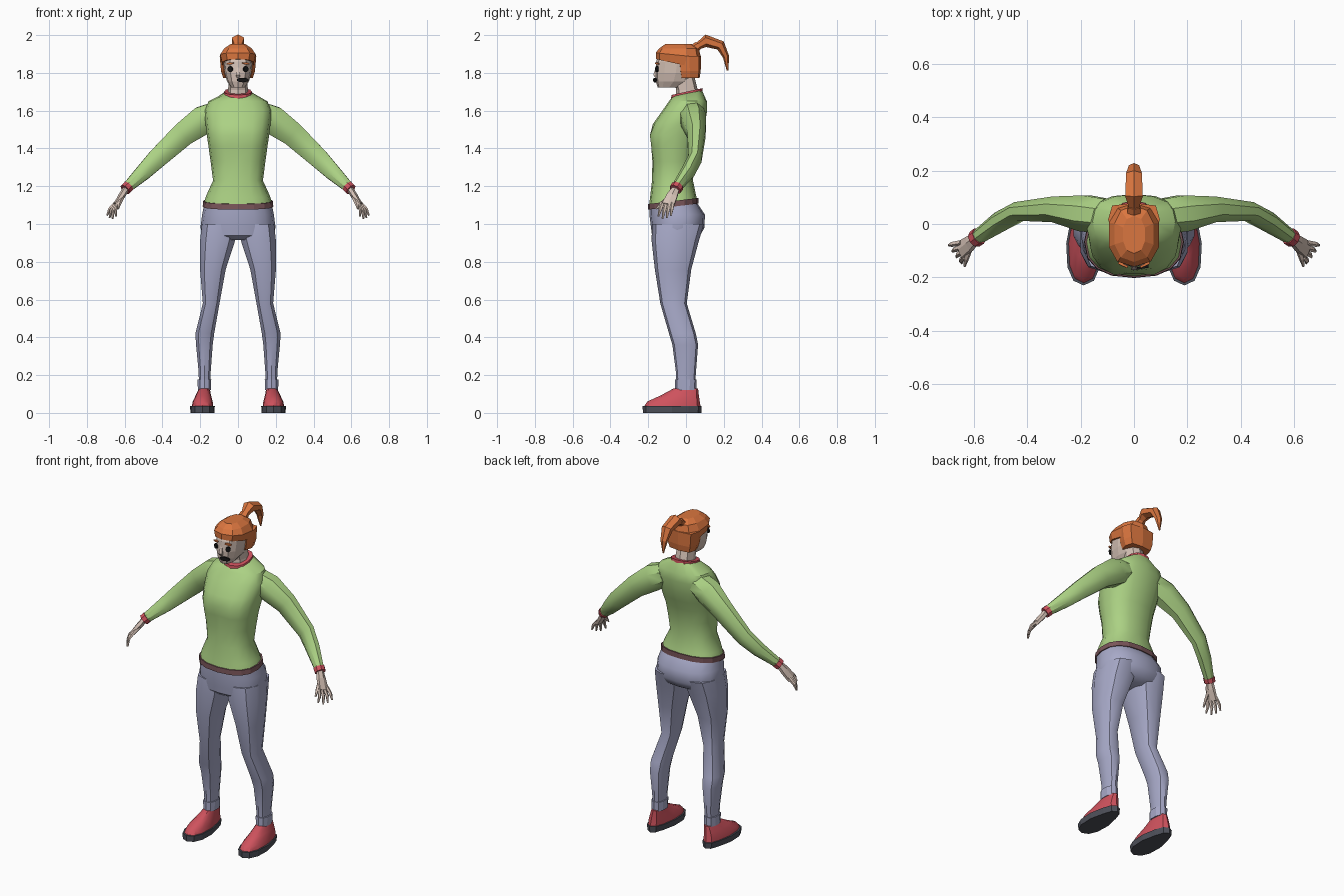
import bpy, bmesh, math
from mathutils import Vector, Matrix

if "Cube" in bpy.data.objects:
    bpy.data.objects.remove(bpy.data.objects["Cube"])


def material(name, rgb):
    m = bpy.data.materials.new(name)
    m.diffuse_color = (*rgb, 1)
    m.use_nodes = True
    m.node_tree.nodes["Principled BSDF"].inputs["Base Color"].default_value = m.diffuse_color
    return m


GREEN = material("sweater green", (0.41, 0.64, 0.23))
BLUE = material("trouser blue grey", (0.39, 0.40, 0.58))
RED = material("trim red", (0.62, 0.085, 0.11))
ORANGE = material("hair orange", (0.70, 0.18, 0.05))
SKIN = material("skin", (0.67, 0.54, 0.47))
DARK = material("sole grey", (0.075, 0.08, 0.10))
BROWN = material("waistband brown", (0.19, 0.09, 0.10))
BLACK = material("black", (0.008, 0.008, 0.008))


def skin_rings(name, mat, rings, mirror=False, smooth=0):
    """Join rings of points into a closed skin."""
    bm = bmesh.new()
    vs = [[bm.verts.new(c) for c in r] for r in rings]
    n = len(vs[0])
    for a, b in zip(vs, vs[1:]):
        for k in range(n):
            bm.faces.new((a[k], a[(k + 1) % n], b[(k + 1) % n], b[k]))
    bm.faces.new(vs[0])
    bm.faces.new(vs[-1])
    bmesh.ops.recalc_face_normals(bm, faces=bm.faces)
    me = bpy.data.meshes.new(name)
    bm.to_mesh(me)
    bm.free()
    me.materials.append(mat)
    ob = bpy.data.objects.new(name, me)
    bpy.context.collection.objects.link(ob)
    if smooth:
        bpy.ops.object.select_all(action='DESELECT')
        ob.select_set(True)
        bpy.context.view_layer.objects.active = ob
        bpy.ops.object.shade_smooth_by_angle(angle=math.radians(smooth))
    if mirror:
        ob.modifiers.new("Mirror", 'MIRROR').use_clip = False
    return ob


def loft(name, mat, rows, n=12, p=2.4, shape=None, **kw):
    """Stack of rounded outlines; row = z, y front, y back, x min, x max, slope."""
    rings = []
    for z, yf, yb, x0, x1, slope in rows:
        ring = []
        for k in range(n):
            a = 2 * math.pi * k / n
            s, c = math.sin(a), -math.cos(a)
            x = (x0 + x1) / 2 + (x1 - x0) / 2 * math.copysign(abs(s) ** (2 / p), s)
            y = (yf + yb) / 2 + (yb - yf) / 2 * math.copysign(abs(c) ** (2 / p), c)
            v = Vector((x, y, z + slope * y))
            ring.append(shape(v) if shape else v)
        rings.append(ring)
    return skin_rings(name, mat, rings, **kw)


def body(name, mat, rows, slope=0, **kw):
    """Loft centred on x = 0; row = z, y front, y back, half width."""
    return loft(name, mat, [(r[0], r[1], r[2], -r[3], r[3], r[4] if len(r) > 4 else slope)
                            for r in rows], **kw)


def tube(name, mat, pts, n=8, hint=(0, 1, 0), **kw):
    """Tube along points; point = x, y, z, radius along hint, other radius."""
    pos = [Vector(q[:3]) for q in pts]
    rings = []
    for i, q in enumerate(pts):
        t = (pos[min(i + 1, len(pos) - 1)] - pos[max(i - 1, 0)]).normalized()
        h = Vector(hint)
        u = (h - t * h.dot(t)).normalized()
        w = t.cross(u)
        rings.append([pos[i] + u * q[3] * math.cos(a) + w * q[4] * math.sin(a)
                      for a in (2 * math.pi * (k + 0.5) / n for k in range(n))])
    return skin_rings(name, mat, rings, **kw)


def plate(name, mat, loc, rx, rz, turn=0, n=10, mirror=False, roll=0):
    """Thin oval plate facing the front."""
    m = (Matrix.Translation(loc) @ Matrix.Rotation(math.radians(turn), 4, 'Z')
         @ Matrix.Rotation(math.radians(roll), 4, 'Y'))
    return skin_rings(name, mat, [[m @ Vector((rx * math.cos(2 * math.pi * (k + .5) / n), y,
                                               rz * math.sin(2 * math.pi * (k + .5) / n)))
                                   for k in range(n)] for y in (-0.0045, 0.0045)], mirror=mirror)


# Sweater
def bust(v):
    if 1.39 < v.z < 1.5 and v.y < -0.1 and abs(v.x) < 0.02:
        v.y += 0.015
    return v


body("sweater", GREEN, [
    (1.11, -.197, .063, .183, .1), (1.15, -.19, .053, .170, .05), (1.23, -.18, .037, .132),
    (1.33, -.178, .045, .145), (1.41, -.192, .06, .156), (1.47, -.20, .085, .165),
    (1.53, -.175, .10, .172), (1.60, -.125, .112, .178), (1.65, -.09, .11, .155),
    (1.69, -.07, .085, .075, .2)], n=16, shape=bust, smooth=35)
body("sweater_waistband", BROWN, [(1.10, -.202, .067, .187), (1.13, -.20, .066, .185)],
     slope=.12, n=16)
body("collar", RED, [(1.668, -.08, .089, .078), (1.70, -.077, .087, .073)], slope=.22)
tube("sleeve", GREEN, [
    (.11, .03, 1.585, .07, .07), (.185, .04, 1.55, .073, .082), (.29, .055, 1.475, .052, .069),
    (.43, .047, 1.345, .038, .056), (.50, .01, 1.275, .038, .046),
    (.59, -.052, 1.19, .027, .029)], mirror=True, smooth=40)
tube("sleeve_cuff", RED, [(.58, -.045, 1.20, .034, .033), (.597, -.057, 1.182, .033, .032)],
     mirror=True)

# Hands
tube("palm", SKIN, [(.588, -.05, 1.193, .02, .018), (.615, -.073, 1.15, .032, .018),
                    (.648, -.096, 1.10, .038, .013)], n=6, mirror=True)
for i, (tx, tz) in enumerate([(.693, 1.045), (.68, 1.032), (.664, 1.028), (.645, 1.04)]):
    b = Vector((.648 - .004 * i, -.070 - .018 * i, 1.112))
    t = Vector((tx, -.08 - .022 * i, tz))
    m = b.lerp(t, .55) + Vector((.007, 0, .003))
    tube("finger", SKIN, [(*b, .011, .010), (*m, .010, .009), (*t, .005, .005)], n=5, mirror=True)
tube("thumb", SKIN, [(.612, -.08, 1.145, .013, .013), (.628, -.128, 1.11, .011, .011),
                     (.635, -.158, 1.08, .005, .005)], n=5, hint=(1, 0, 0), mirror=True)

# Trousers
body("trouser_hips", BLUE, [
    (.915, -.15, .03, .09), (.94, -.18, .075, .185), (.98, -.185, .098, .199),
    (1.05, -.194, .10, .19), (1.11, -.193, .06, .178)], n=16, smooth=40)
loft("trouser_leg", BLUE, [
    (.15, -.05, .048, .147, .208, 0), (.22, -.054, .053, .143, .21, 0),
    (.36, -.072, .064, .132, .224, 0), (.42, -.09, .052, .124, .228, 0),
    (.58, -.136, .004, .096, .188, 0), (.76, -.165, .028, .062, .204, 0),
    (.91, -.182, .068, .012, .205, 0), (1.0, -.18, .095, .004, .195, 0)],
    n=10, mirror=True, smooth=40)
loft("trouser_cuff", BLUE, [(.122, -.057, .054, .141, .214, 0), (.178, -.057, .056, .140, .216, 0)],
     n=10, mirror=True)


# Shoes, narrower at the heel
def heel(v):
    f = 1 - .28 * min(1, max(0, (v.y + .1) / .12)) * max(0, 1 - v.z / .12)
    v.x = .186 + (v.x - .186) * f
    return v


loft("shoe_sole", DARK, [(0, -.228, .082, .121, .256, 0), (.036, -.23, .083, .12, .257, 0)],
     shape=heel, mirror=True)
loft("shoe_upper", RED, [
    (.034, -.222, .077, .128, .248, 0), (.06, -.205, .073, .132, .242, 0),
    (.092, -.135, .068, .141, .226, 0), (.128, -.068, .064, .149, .207, 0)],
    shape=heel, mirror=True, smooth=35)

# Head and neck
body("neck", SKIN, [(1.65, -.055, .072, .058), (1.71, -.052, .062, .052), (1.78, -.07, .045, .05)],
     n=8)
body("head", SKIN, [
    (1.722, -.15, -.03, .036), (1.755, -.16, .03, .058), (1.80, -.163, .055, .071),
    (1.86, -.158, .065, .077), (1.92, -.135, .05, .055)])
tube("nose", SKIN, [(0, -.153, 1.838, .005, .007), (0, -.164, 1.788, .013, .015),
                    (0, -.157, 1.779, .01, .012)], n=4)
plate("eye", BLACK, (.041, -.154, 1.82), .014, .016, turn=25, mirror=True)
plate("eyebrow", ORANGE, (.041, -.153, 1.85), .022, .006, turn=25, n=6, mirror=True, roll=8)
plate("mouth", BLACK, (.025, -.164, 1.762), .032, .012, turn=10)

# Hair
body("hair_cap", ORANGE, [
    (1.838, -.160, .076, .088, -.22), (1.89, -.160, .079, .098, -.1),
    (1.93, -.142, .068, .076), (1.952, -.11, .03, .042)], n=10)
body("hair_back", ORANGE, [(1.772, -.03, .072, .078), (1.81, -.037, .078, .09),
                           (1.89, -.045, .079, .097)], n=8, p=4)
tube("hair_tie", ORANGE, [(0, .04, 1.925, .03, .026), (0, .068, 1.948, .026, .022)],
     n=6, hint=(1, 0, 0))
tube("ponytail", ORANGE, [
    (0, .06, 1.94, .02, .018), (0, .105, 1.97, .038, .033), (0, .183, 1.945, .034, .027),
    (0, .212, 1.885, .022, .017), (0, .22, 1.812, .004, .004)], n=6, hint=(1, 0, 0))
